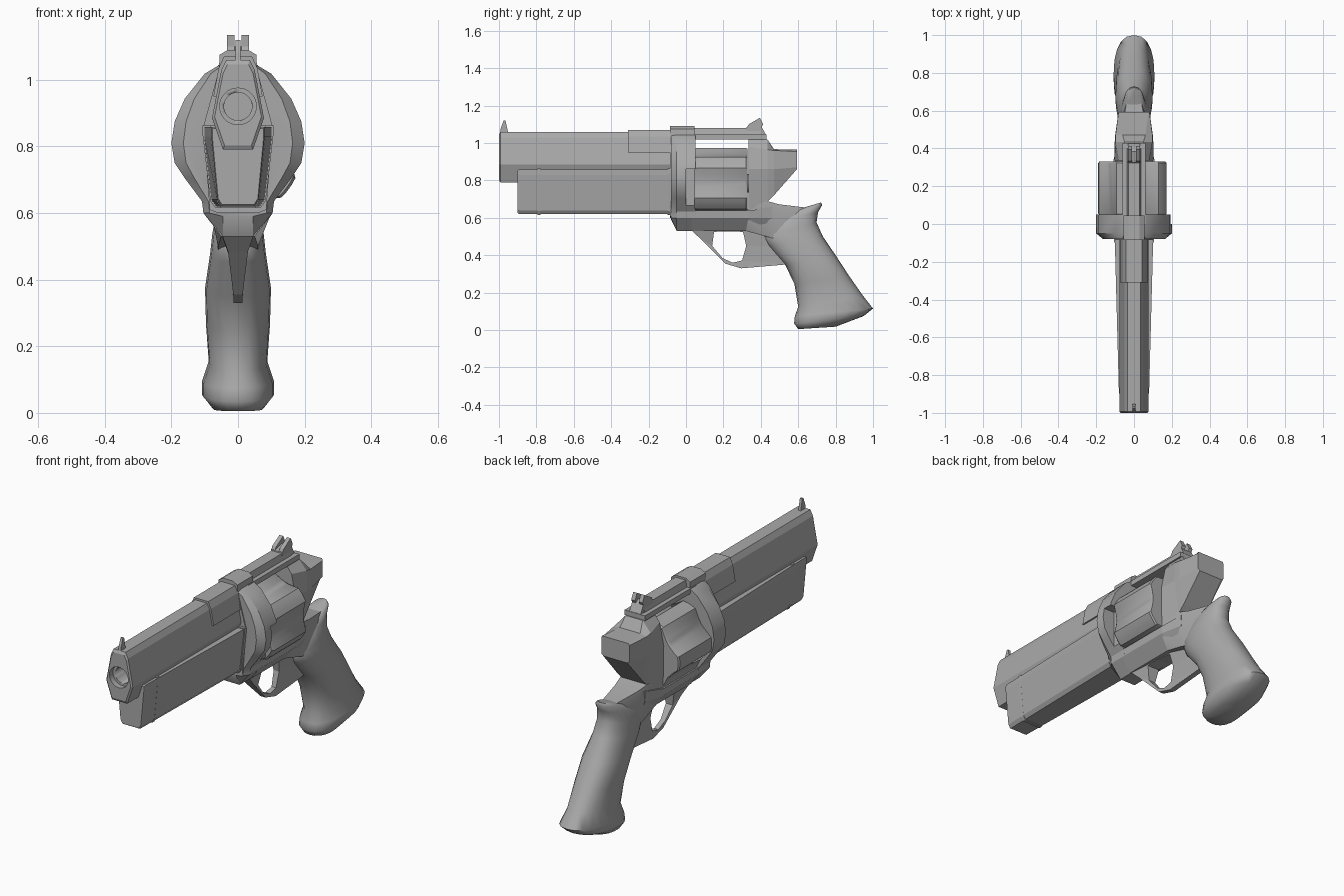
import bpy, bmesh, math
from mathutils import Vector

old = bpy.data.objects.get("Cube")
if old:
    bpy.data.objects.remove(old, do_unlink=True)

steel = bpy.data.materials.new("plain_grey")
steel.use_nodes = True
GREY = (0.4, 0.4, 0.4, 1)
steel.diffuse_color = GREY
steel.node_tree.nodes["Principled BSDF"].inputs["Base Color"].default_value = GREY


def finish(name, bm, smooth=None):
    bmesh.ops.recalc_face_normals(bm, faces=bm.faces)
    mesh = bpy.data.meshes.new(name)
    bm.to_mesh(mesh)
    bm.free()
    mesh.materials.append(steel)
    ob = bpy.data.objects.new(name, mesh)
    bpy.context.collection.objects.link(ob)
    bpy.ops.object.select_all(action='DESELECT')
    ob.select_set(True)
    bpy.context.view_layer.objects.active = ob
    if smooth:
        bpy.ops.object.shade_smooth_by_angle(angle=math.radians(smooth))
    return ob


def loft(name, rings, smooth=None, closed=False):
    """Skin a run of equal-length rings, capping the ends unless closed."""
    bm = bmesh.new()
    vs = [[bm.verts.new(p) for p in r] for r in rings]
    n = len(vs[0])
    pairs = list(zip(vs, vs[1:] + vs[:1])) if closed else list(zip(vs, vs[1:]))
    for a, b in pairs:
        for i in range(n):
            j = (i + 1) % n
            bm.faces.new((a[i], a[j], b[j], b[i]))
    if not closed:
        bm.faces.new(vs[0])
        bm.faces.new(vs[-1])
    return finish(name, bm, smooth)


def mirror_ring(y, half):
    """Full cross-section from its +x half, listed top to bottom."""
    return [(x, y, z) for x, z in half] + [(-x, y, z) for x, z in reversed(half)]


def body(name, *sections, smooth=None):
    return loft(name, [mirror_ring(y, h) for y, h in sections], smooth)


def grow(half, k, zc):
    return [(x * k, zc + (z - zc) * k) for x, z in half]


def plate(name, profile, w, x=0):
    """Side profile (y, z) given thickness across x."""
    return loft(name, [[(x + s * w, y, z) for y, z in profile] for s in (-1, 1)])


def rod(name, r, y0, y1, z, sides=32):
    ring = [(r * math.cos(a), r * math.sin(a)) for a in
            (2 * math.pi * i / sides for i in range(sides))]
    return loft(name, [[(px, y, z + pz) for px, pz in ring] for y in (y0, y1)], 40)


def cut(ob, cutter):
    mod = ob.modifiers.new("cut", 'BOOLEAN')
    mod.operation = 'DIFFERENCE'
    mod.solver = 'EXACT'
    mod.object = cutter
    bpy.context.view_layer.objects.active = ob
    bpy.ops.object.modifier_apply(modifier=mod.name)
    bpy.data.objects.remove(cutter, do_unlink=True)


# Barrel with bored, stepped muzzle
bar = [(.035, 1.06), (.05, 1.03), (.078, .885), (.045, .79)]
barrel = body("barrel", (-1, grow(bar, .9, .92)), (-.993, bar), (-.05, bar))
cut(barrel, rod("bore_cutter", .055, -1.1, -.97, .92))
cut(barrel, rod("bore_cutter", .042, -1.1, -.6, .92))
rib = [(.042, 1.07), (.058, 1.035), (.074, .95)]
body("barrel_rib", (-.31, rib), (-.05, rib))
plate("front_sight", [(-.995, 1.05), (-.99, 1.08), (-.975, 1.12),
                      (-.965, 1.12), (-.95, 1.05)], .007)

# Under-barrel lug and its bands
lug_a = [(.08, .858), (.08, .83), (.062, .64), (.05, .62)]
lug_b = [(.102, .858), (.102, .83), (.08, .64), (.065, .62)]
body("barrel_lug", (-.9, grow(lug_a, .96, .74)), (-.893, lug_a), (-.07, lug_b))
for y, half in ((-.785, lug_a), (-.09, lug_b)):
    band = grow(half, 1.04, .74)
    body("lug_band", (y - .008, band), (y + .008, band))

# Frame front: shroud, round ring and crane recess
shroud = [(.05, 1.075), (.06, 1.02), (.104, .86), (.085, .61), (.06, .6)]
body("frame_shroud", (-.085, shroud), (.0, shroud))
ring = [(.055, 1.045), (.1, 1.018), (.16, .943), (.19, .875), (.2, .81),
        (.19, .75), (.16, .705), (.108, .635), (.104, .6), (.045, .53)]
front = [(x * .82, max(z, .6)) for x, z in ring]
ring_ob = body("frame_ring", (-.08, front[:-1] + [(.045, .59)]), (-.05, [
    (x, max(z, .6 - .015 * i)) for i, (x, z) in enumerate(ring)]),
    (.05, ring), smooth=28)
cut(ring_ob, plate("crane_cutter", [(0, .65), (.06, .65), (.06, .86), (0, .86)], .1, .23))
cap = [(.03, 1.09), (.055, 1.075), (.058, 1.02)]
body("strap_front_cap", (-.085, cap), (.045, cap))

# Fluted cylinder
outline = []
for i in range(5):
    mid = math.radians(72 * i)
    for deg, r in ((-25, .19), (-17, .172), (-8, .161), (0, .157), (8, .161),
                   (17, .172), (25, .19), (32, .19), (40, .19)):
        a = mid + math.radians(deg)
        outline.append((r * math.cos(a), .785 + r * math.sin(a)))
loft("cylinder", [[(x * k, y, .785 + (z - .785) * k) for x, z in outline]
                  for y, k in ((.045, .96), (.056, 1), (.322, 1), (.33, .97))], 30)
rod("cylinder_pin", .05, -.02, .36, .785, 20)
rod("crane", .11, .0, .06, .755)

# Top strap and rear sight
low = [(.06, 1.045), (.06, 1.018)]
body("top_strap", (.0, low), (.43, low))
high = [(.03, 1.08), (.038, 1.04)]
body("strap_rail", (.03, high), (.4, high))
plate("rear_sight_base", [(.31, 1.04), (.325, 1.085), (.385, 1.1),
                          (.405, 1.085), (.43, 1.04)], .033)
for s in (-1, 1):
    plate("rear_sight_post", [(.325, 1.08), (.335, 1.1), (.395, 1.135),
                              (.412, 1.1), (.402, 1.08)], .011, s * .022)

# Rear block behind the cylinder
body("rear_block",
     (.335, [(.05, 1.02), (.08, .98), (.104, .86), (.1, .64)]),
     (.435, [(.05, 1.02), (.098, .965), (.102, .86), (.075, .685)]),
     (.47, [(.06, .967), (.098, .96), (.1, .86), (.073, .72)]),
     (.593, [(.078, .965), (.082, .955), (.082, .87), (.07, .86)]))

# Lower frame and the neck that enters the grip
sill = [(.108, .638), (.104, .6), (.05, .53)]
body("lower_frame", (.03, sill), (.34, sill),
     (.46, [(.08, .66), (.08, .6), (.05, .52)]))
body("frame_neck", (.32, [(.1, .642), (.1, .6), (.05, .53)]),
     (.43, [(.08, .69), (.085, .62), (.06, .5)]),
     (.5, [(.066, .672), (.075, .61), (.06, .48)]),
     (.64, [(.04, .655), (.05, .61), (.045, .55)]), smooth=30)

# Trigger guard, wide where it meets the frame
outer = [(-.05, .61, .075), (.08, .485, .03), (.21, .355, .014), (.295, .33, .014),
         (.53, .35, .014), (.5, .45, .02), (.42, .545, .03), (.2, .56, .04)]
inner = [(.15, .525, .035), (.14, .45, .02), (.195, .385, .013), (.25, .36, .013),
         (.3, .372, .013), (.322, .45, .016), (.305, .525, .025), (.22, .528, .035)]
loft("trigger_guard", [[(w, y, z), (-w, y, z), (-v, b, c), (v, b, c)]
                       for (y, z, w), (b, c, v) in zip(outer, inner)], closed=True)

# Grip: rounded sections from front edge to back edge, with half width
sections = [((.60, .005), (.80, .018), .075), ((.578, .035), (.95, .075), .108),
            ((.582, .075), (1.0, .115), .108), ((.60, .125), (.945, .185), .088),
            ((.58, .245), (.875, .285), .096), ((.53, .35), (.80, .40), .099),
            ((.44, .452), (.732, .50), .084), ((.415, .50), (.698, .575), .077),
            ((.46, .58), (.706, .63), .066), ((.55, .63), (.728, .668), .052),
            ((.63, .655), (.722, .682), .035)]
rings = []
for f, b, w in sections:
    f, b = Vector((0, *f)), Vector((0, *b))
    mid, half = (f + b) / 2, (b - f) / 2
    pts = []
    for i in range(20):
        a = 2 * math.pi * i / 20
        c, s = math.cos(a), math.sin(a)
        p = mid + half * math.copysign(abs(c) ** .85, c)
        p.x = w * math.copysign(abs(s) ** .85, s)
        pts.append(p)
    rings.append(pts)
grip = loft("grip", rings, 60)
